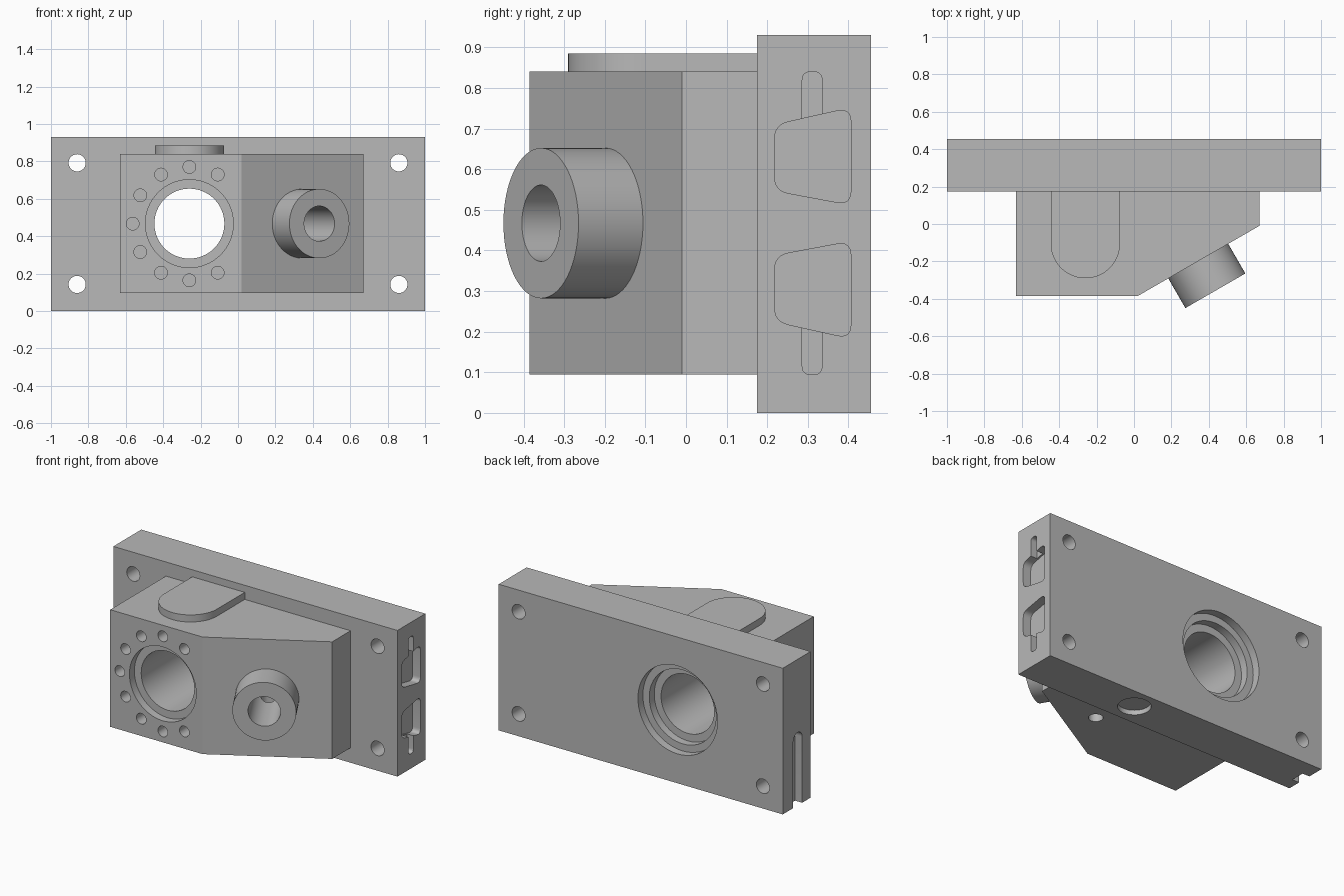
import bpy, bmesh, math
from mathutils import Matrix, Vector

if "Cube" in bpy.data.objects:
    bpy.data.objects.remove(bpy.data.objects["Cube"])

MID = 0.467          # height of both bore axes
BORE_X = -0.26

grey = bpy.data.materials.new("plain grey")
grey.diffuse_color = (0.48, 0.48, 0.48, 1)
grey.use_nodes = True
grey.node_tree.nodes["Principled BSDF"].inputs["Base Color"].default_value = grey.diffuse_color


def frame(origin, u, v, w):
    m = Matrix((u, v, w)).transposed().to_4x4()
    m.translation = Vector(origin)
    return m


X, Y, Z = (1, 0, 0), (0, 1, 0), (0, 0, 1)
UP = frame((0, 0, 0), X, Y, Z)            # sections in plan, extruded upward
BACK = frame((0, 0, 0), X, Z, Y)          # sections facing front, extruded back
SIDE = frame((0, 0, 0), Y, Z, X)          # sections facing the side
C, S = math.cos(math.radians(30)), math.sin(math.radians(30))
ANGLED = frame((0.435, -0.357, MID), (C, S, 0), Z, (-S, C, 0))


def prism(name, pts, w0, w1, m):
    bm = bmesh.new()
    lo = [bm.verts.new(m @ Vector((u, v, w0))) for u, v in pts]
    hi = [bm.verts.new(m @ Vector((u, v, w1))) for u, v in pts]
    bm.faces.new(lo)
    bm.faces.new(hi)
    n = len(pts)
    for i in range(n):
        j = (i + 1) % n
        bm.faces.new((lo[i], lo[j], hi[j], hi[i]))
    bmesh.ops.recalc_face_normals(bm, faces=bm.faces)
    me = bpy.data.meshes.new(name)
    bm.to_mesh(me)
    bm.free()
    me.materials.append(grey)
    ob = bpy.data.objects.new(name, me)
    bpy.context.collection.objects.link(ob)
    return ob


def rect(u0, u1, v0, v1):
    return [(u0, v0), (u1, v0), (u1, v1), (u0, v1)]


def arc(u, v, r, a0=0, a1=360, n=64):
    count = n if a1 - a0 == 360 else n + 1
    return [(u + r * math.cos(math.radians(a0 + (a1 - a0) * i / n)),
             v + r * math.sin(math.radians(a0 + (a1 - a0) * i / n))) for i in range(count)]


def rounded(pts, r, n=6):
    out = []
    for i, p in enumerate(pts):
        p = Vector(p)
        a = p + (Vector(pts[i - 1]) - p).normalized() * r
        b = p + (Vector(pts[(i + 1) % len(pts)]) - p).normalized() * r
        for k in range(n + 1):
            t = k / n
            out.append(tuple(a * (1 - t) ** 2 + p * 2 * t * (1 - t) + b * t * t))
    return out


def hole(name, u, v, r, w0, w1, m, n=64):
    return prism(name, arc(u, v, r, n=n), w0, w1, m)


# solid parts
plate = prism("mounting_plate", rect(-1, 1, 0.175, 0.455), 0, 0.93, UP)
body = prism("body_block", [(-0.63, 0.175), (-0.63, -0.385), (0.02, -0.385),
                            (0.67, -0.01), (0.67, 0.175)], 0.095, 0.84, UP)
pad = prism("top_pad", [(-0.075, 0.175), (-0.445, 0.175)]
            + arc(BORE_X, -0.105, 0.185, 180, 360, 40), 0.83, 0.885, UP)
boss = prism("angled_boss", arc(0, 0, 0.185), 0, 0.2, ANGLED)

# main bore and its front and rear steps
bore = hole("bore_cutter", BORE_X, MID, 0.187, -0.6, 0.6, BACK)
front_step = hole("front_step_cutter", BORE_X, MID, 0.235, -0.6, -0.335, BACK)
rear_wide = hole("rear_wide_cutter", BORE_X, MID, 0.28, 0.405, 0.6, BACK)
rear_step = hole("rear_step_cutter", BORE_X, MID, 0.235, 0.355, 0.6, BACK)

# blind holes around the bore
ring = [hole("ring_hole_cutter", BORE_X + 0.303 * math.cos(math.radians(a)),
             MID + 0.303 * math.sin(math.radians(a)), 0.034, -0.6, -0.235, BACK, 32)
        for a in range(60, 301, 30)]

# corner mounting holes
corners = [hole("mount_hole_cutter", x, z, 0.046, 0, 0.6, BACK, 32)
           for x in (-0.86, 0.86) for z in (0.142, 0.792)]

# angled bore, drain holes in the underside
angled_bore = hole("angled_bore_cutter", 0, 0, 0.094, -0.1, 0.45, ANGLED)
drain = hole("drain_cutter", 0.245, -0.045, 0.042, -0.1, MID, UP, 32)
recess = hole("underside_recess_cutter", 0.266, 0.32, 0.095, -0.1, 0.03, UP)

# right end pockets and narrow slots, mirrored about mid height
pockets = []
for s in (1, -1):
    trapezoid = [(0.218, MID + s * 0.08), (0.218, MID + s * 0.242),
                 (0.406, MID + s * 0.284), (0.406, MID + s * 0.045)]
    pockets.append(prism("pocket_cutter", rounded(trapezoid, 0.035), 0.945, 1.1, SIDE))
    slot = [(0.286, MID + s * 0.2), (0.335, MID + s * 0.2),
            (0.335, MID + s * 0.373), (0.286, MID + s * 0.373)]
    pockets.append(prism("slot_cutter", rounded(slot, 0.022), 0.955, 1.1, SIDE))

# left end slot, open at the bottom
left_slot = prism("left_slot_cutter", [(0.26, -0.1), (0.35, -0.1)]
                  + arc(0.305, 0.42, 0.045, 0, 180, 24), -1.1, -0.95, SIDE)


def cut(ob, cutters):
    for c in cutters:
        mod = ob.modifiers.new("cut", "BOOLEAN")
        mod.operation = "DIFFERENCE"
        mod.solver = "EXACT"
        mod.object = c
    bpy.context.view_layer.update()
    dg = bpy.context.evaluated_depsgraph_get()
    me = bpy.data.meshes.new_from_object(ob.evaluated_get(dg))
    ob.modifiers.clear()
    ob.data = me


cut(plate, [bore, rear_step, rear_wide, recess, left_slot] + corners + pockets)
cut(body, [bore, front_step, angled_bore, drain] + ring)
cut(boss, [angled_bore])

# drop the cutters, shade the round walls smooth
solids = [plate, body, pad, boss]
for ob in list(bpy.context.scene.objects):
    if ob not in solids:
        bpy.data.objects.remove(ob)
for ob in solids:
    ob.select_set(True)
bpy.context.view_layer.objects.active = plate
bpy.ops.object.shade_smooth_by_angle(angle=math.radians(25))
